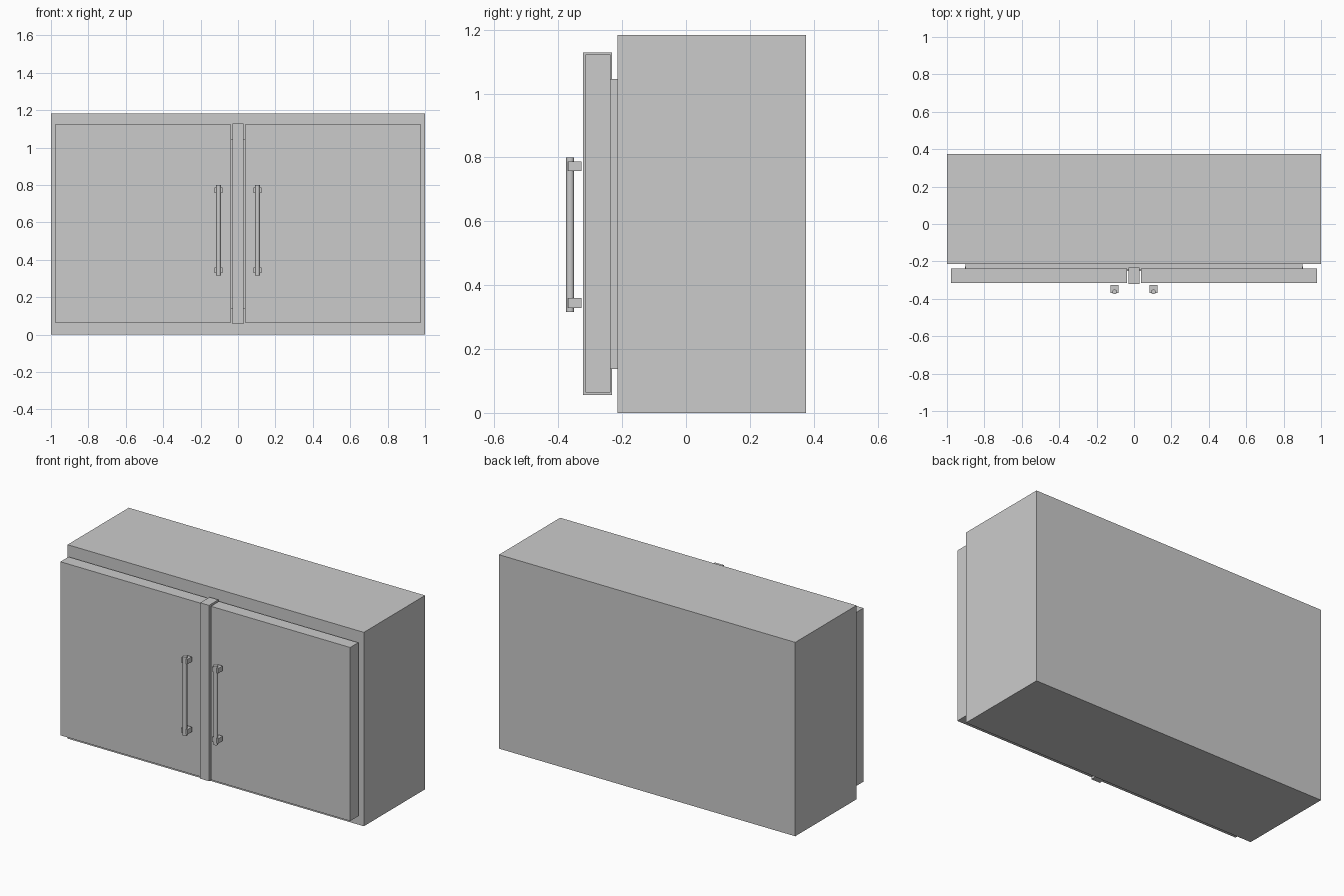
import bpy, math

if "Cube" in bpy.data.objects:
    bpy.data.objects.remove(bpy.data.objects["Cube"])


def box(name, x, y, z):
    """Box from (min, max) ranges along each axis."""
    bpy.ops.mesh.primitive_cube_add(size=1, location=[sum(r) / 2 for r in (x, y, z)])
    ob = bpy.context.object
    ob.name = name
    ob.scale = [r[1] - r[0] for r in (x, y, z)]
    bpy.ops.object.transform_apply(location=False, rotation=False, scale=True)
    return ob


# Main cabinet, recessed panel behind the doors and its middle rail
box("cabinet_body", (-1, 1), (-0.215, 0.375), (0, 1.183))
box("recessed_panel", (-0.9, 0.9), (-0.245, -0.215), (0.138, 1.046))
box("middle_rail", (-0.903, 0.903), (-0.25, -0.226), (0.572, 0.613))

# Upright strip between the doors
box("centre_strip", (-0.03, 0.03), (-0.322, -0.232), (0.056, 1.129))

for side, s in (("left", -1), ("right", 1)):
    # Door
    box(side + "_door", sorted((s * 0.037, s * 0.978)), (-0.315, -0.237), (0.064, 1.123))

    # Handle bar with two mounting blocks
    hx = s * 0.104
    bpy.ops.mesh.primitive_cylinder_add(vertices=32, radius=0.0125, depth=0.484,
                                        location=(hx, -0.3625, 0.558))
    bpy.context.object.name = side + "_handle_bar"
    bpy.ops.object.shade_smooth_by_angle(angle=math.radians(30))
    for level, z in (("lower", 0.344), ("upper", 0.772)):
        box(f"{side}_{level}_handle_mount", (hx - 0.021, hx + 0.021),
            (-0.369, -0.327), (z - 0.015, z + 0.015))
